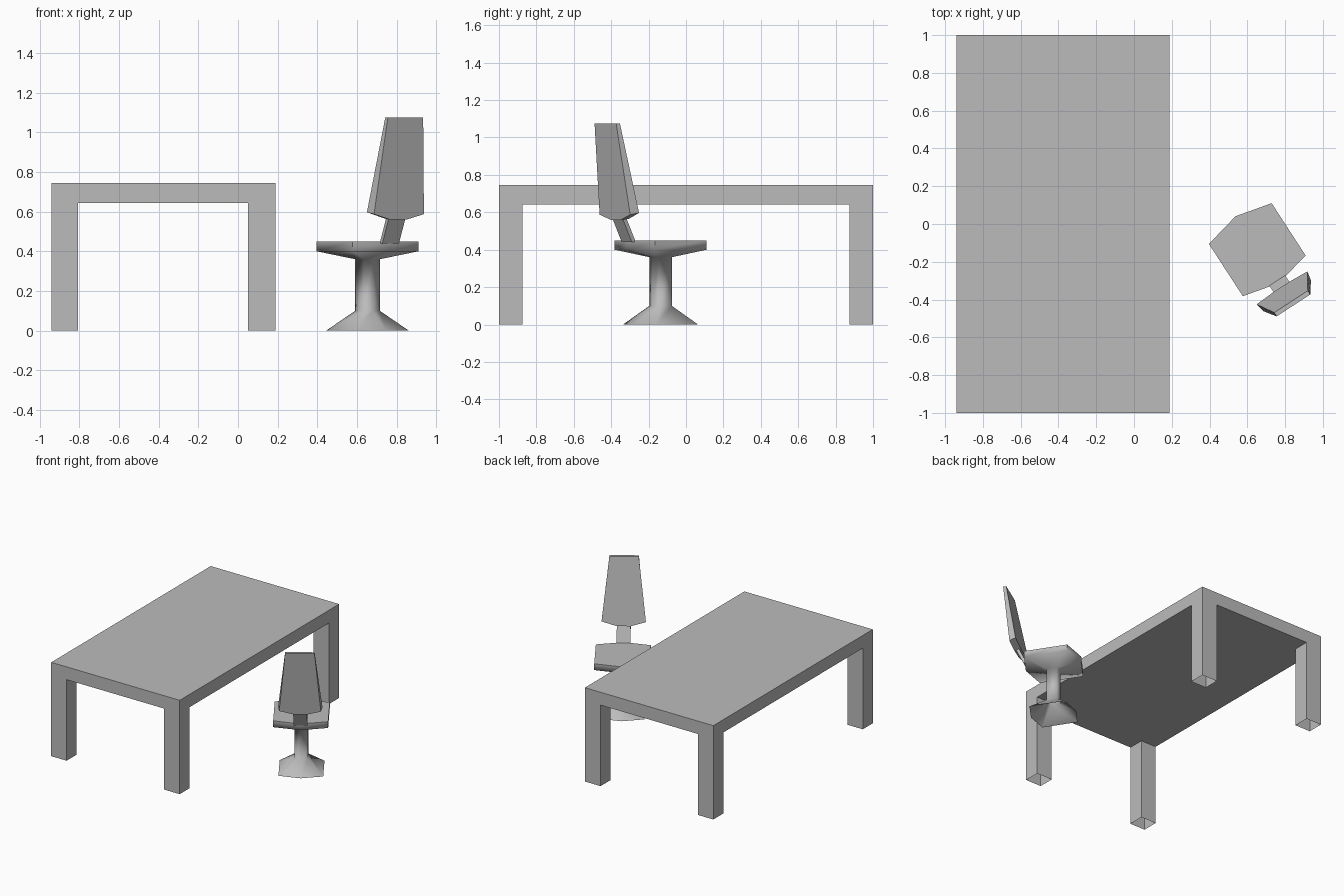
import bpy, bmesh, math
from mathutils import Matrix, Vector

cube = bpy.data.objects.get("Cube")
if cube:
    bpy.data.objects.remove(cube, do_unlink=True)

# Single neutral colour
grey = bpy.data.materials.new("neutral_grey")
grey.use_nodes = True
COLOUR = (0.5, 0.5, 0.5, 1)
grey.diffuse_color = COLOUR
grey.node_tree.nodes["Principled BSDF"].inputs["Base Color"].default_value = COLOUR


def finish(bm, name, matrix=None, smooth=None):
    bmesh.ops.recalc_face_normals(bm, faces=bm.faces[:])
    mesh = bpy.data.meshes.new(name)
    bm.to_mesh(mesh)
    bm.free()
    mesh.materials.append(grey)
    obj = bpy.data.objects.new(name, mesh)
    bpy.context.collection.objects.link(obj)
    if matrix:
        obj.matrix_world = matrix
    if smooth:
        bpy.ops.object.select_all(action='DESELECT')
        obj.select_set(True)
        bpy.context.view_layer.objects.active = obj
        bpy.ops.object.shade_smooth_by_angle(angle=math.radians(smooth))
    return obj


def loft(bm, rings, cap_start=True, cap_end=True):
    """Join rings of points with quads, optionally closing the ends."""
    loops = [[bm.verts.new(p) for p in ring] for ring in rings]
    n = len(loops[0])
    for a, b in zip(loops, loops[1:]):
        for i in range(n):
            j = (i + 1) % n
            bm.faces.new((a[i], a[j], b[j], b[i]))
    if cap_start:
        bm.faces.new(loops[0][::-1])
    if cap_end:
        bm.faces.new(loops[-1])


# Table: slab on a three by three grid, hollow legs pulled from the corners
xs = (-0.94, -0.805, 0.05, 0.188)
ys = (-1, -0.875, 0.875, 1)
Z_UNDER, Z_TOP = 0.643, 0.745
bm = bmesh.new()
grid = [[bm.verts.new((x, y, Z_UNDER)) for y in ys] for x in xs]
under = {}
for i in range(3):
    for j in range(3):
        under[i, j] = bm.faces.new((grid[i][j], grid[i + 1][j],
                                    grid[i + 1][j + 1], grid[i][j + 1]))
corners = [f for (i, j), f in under.items() if i != 1 and j != 1]
slab = bmesh.ops.extrude_face_region(bm, geom=list(under.values()), use_keep_orig=True)
for v in [g for g in slab["geom"] if isinstance(g, bmesh.types.BMVert)]:
    v.co.z = Z_TOP
for face in corners:
    rim = list(face.verts)
    foot = [bm.verts.new((v.co.x, v.co.y, 0)) for v in rim]
    bm.faces.remove(face)
    for k in range(4):
        m = (k + 1) % 4
        bm.faces.new((rim[k], rim[m], foot[m], foot[k]))
finish(bm, "table")

# Chair frame: local x runs across the chair, local y runs forward
chair = Matrix.Translation((0.6525, -0.136, 0)) @ Matrix.Rotation(math.radians(33), 4, 'Z')
HEX = [(0.198, -0.165), (0.198, 0.165), (0, 0.211),
       (-0.198, 0.165), (-0.198, -0.165), (0, -0.211)]


def hex_ring(scale, z):
    return [(x * scale, y * scale, z) for x, y in HEX]


# Pedestal and seat, one six-sided loft open underneath
bm = bmesh.new()
loft(bm, [hex_ring(s, z) for s, z in
          ((0.815, 0), (0.243, 0.1), (0.243, 0.36), (1, 0.4), (1, 0.45))],
     cap_start=False)
finish(bm, "pedestal_seat", chair, smooth=76)


# Neck: thin bar leaning back from the seat
def bar_ring(front, z):
    return [(-0.05, front, z), (0.05, front, z),
            (0.05, front - 0.025, z), (-0.05, front - 0.025, z)]


bm = bmesh.new()
loft(bm, [bar_ring(-0.19, 0.44), bar_ring(-0.253, 0.575)])
finish(bm, "neck", chair)

# Backrest: tapered, tilted panel with a shallow dip at its bottom edge
front = [(-0.05, -0.235, 0.565), (0.05, -0.235, 0.565), (0.16, -0.241, 0.597),
         (0.106, -0.328, 1.075), (-0.106, -0.328, 1.075), (-0.16, -0.241, 0.597)]
back = [(-0.05, -0.285, 0.56), (0.05, -0.285, 0.56), (0.15, -0.291, 0.587),
        (0.106, -0.352, 1.075), (-0.106, -0.352, 1.075), (-0.15, -0.291, 0.587)]
bm = bmesh.new()
loft(bm, [front, back])
finish(bm, "backrest", chair)
